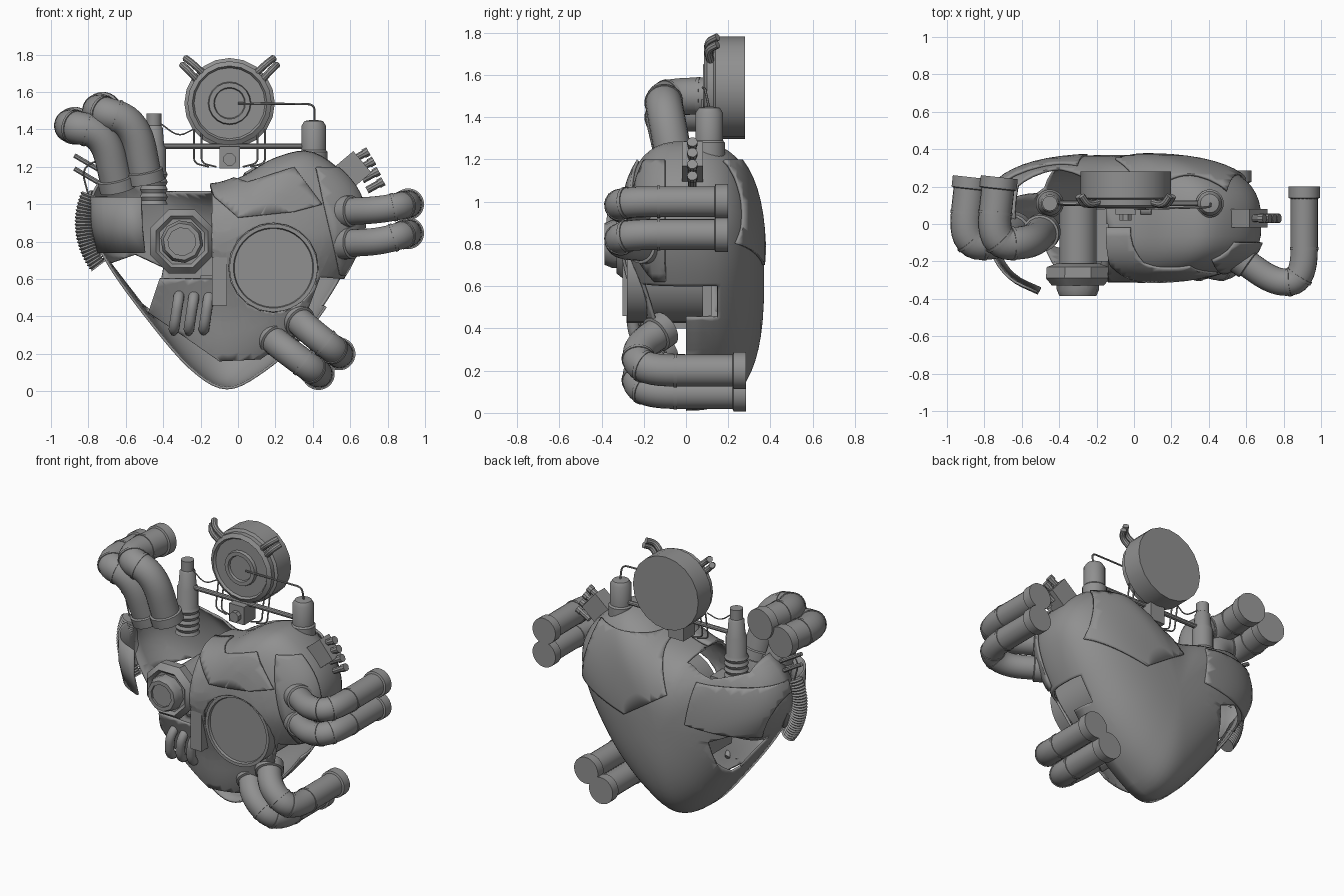
import bpy, bmesh, math
from mathutils import Vector as V

if "Cube" in bpy.data.objects:
    bpy.data.objects.remove(bpy.data.objects["Cube"])

METAL = bpy.data.materials.new("dark_metal")
METAL.diffuse_color = (.28, .28, .28, 1)
METAL.use_nodes = True
METAL.node_tree.nodes["Principled BSDF"].inputs["Base Color"].default_value = METAL.diffuse_color

def finish(name, bm, angle=35, thick=0):
    bmesh.ops.recalc_face_normals(bm, faces=bm.faces)
    me = bpy.data.meshes.new(name)
    bm.to_mesh(me)
    bm.free()
    me.materials.append(METAL)
    ob = bpy.data.objects.new(name, me)
    bpy.context.collection.objects.link(ob)
    if thick:
        m = ob.modifiers.new("thickness", "SOLIDIFY")
        m.thickness, m.offset = thick, -1
    bpy.ops.object.select_all(action="DESELECT")
    ob.select_set(True)
    bpy.context.view_layer.objects.active = ob
    bpy.ops.object.shade_smooth_by_angle(angle=math.radians(angle))
    return ob

def skin(rings, closed=True, caps=True):
    bm = bmesh.new()
    rings = [[bm.verts.new(p) for p in r] for r in rings]
    n = len(rings[0])
    for a, b in zip(rings, rings[1:]):
        for k in range(n if closed else n - 1):
            bm.faces.new((a[k], a[(k + 1) % n], b[(k + 1) % n], b[k]))
    if caps:
        bm.faces.new(rings[0])
        bm.faces.new(rings[-1])
    return bm

def ring(c, side, up, r, n):
    return [V(c) + r * (math.cos(a) * side + math.sin(a) * up)
            for a in (2 * math.pi * (k + .5) / n for k in range(n))]

def sweep(name, path, radii, n=20):
    path = [V(p) for p in path]
    side, rings = None, []
    for i, p in enumerate(path):
        d = (path[min(i + 1, len(path) - 1)] - path[max(i - 1, 0)]).normalized()
        side = side or d.orthogonal()
        side = (side - d * side.dot(d)).normalized()
        rings.append(ring(p, side, d.cross(side), radii[i], n))
    finish(name, skin(rings))

def lathe(name, origin, axis, prof, n=24):
    axis = V(axis).normalized()
    side = axis.orthogonal().normalized()
    finish(name, skin([ring(V(origin) + axis * h, side, axis.cross(side), r, n) for r, h in prof]))

def rounded(pts, rad, steps=8):
    pts = [V(p) for p in pts]
    out = [pts[0]]
    for a, b, c in zip(pts, pts[1:], pts[2:]):
        p = b + (a - b).normalized() * min(rad, (a - b).length * .48)
        q = b + (c - b).normalized() * min(rad, (c - b).length * .48)
        out += [p.lerp(b, t).lerp(b.lerp(q, t), t) for t in (i / steps for i in range(steps + 1))]
    return out + [pts[-1]]

def tube(name, pts, r, rad=.1, n=20):
    path = rounded(pts, rad)
    sweep(name, path, [r] * len(path), n)
    return path

def box(name, lo, hi, tilt=0):
    lo, hi = V(lo), V(hi)
    bm = bmesh.new()
    bmesh.ops.create_cube(bm, size=1)
    bmesh.ops.scale(bm, vec=hi - lo, verts=bm.verts)
    ob = finish(name, bm)
    ob.location, ob.rotation_euler.y = (lo + hi) / 2, tilt

# Heart body: inflated outline, opened by polygons drawn in the front view
OUT = [V(p) for p in [
    (-.06, .01), (.15, .11), (.36, .3), (.52, .52), (.64, .75), (.68, .95), (.6, 1.13), (.4, 1.28), (.2, 1.25),
    (0, 1.14), (-.18, 1.1), (-.4, 1.18), (-.6, 1.22), (-.76, 1.1), (-.8, .9), (-.7, .68), (-.5, .4), (-.26, .12)]]
RIM = []
for i in range(len(OUT)):
    a, b, c, d = (OUT[(i + k) % len(OUT)] for k in (-1, 0, 1, 2))
    RIM += [.5 * (2 * b + (c - a) * t + (2 * a - 5 * b + 4 * c - d) * t * t + (3 * b - a - 3 * c + d) * t ** 3)
            for t in (0, .2, .4, .6, .8)]
MID = V((-.05, .65))

def slice_poly(bm, poly, y0, y1):
    """Split faces along the polygon, return the faces inside it."""
    sides = list(zip(poly, poly[1:] + poly[:1]))
    (x0, x1), (z0, z1) = ((min(c) - .1, max(c) + .1) for c in zip(*poly))
    planes = [((a[0], 0, a[1]), (b[1] - a[1], 0, a[0] - b[0])) for a, b in sides]
    for co, no in planes + [((0, y, 0), (0, 1, 0)) for y in (y0, y1)]:
        fs = [f for f in bm.faces if any(x0 < v.co.x < x1 and z0 < v.co.z < z1 and y0 - .1 < v.co.y < y1 + .1
                                         for v in f.verts)]
        geom = fs + list({e for f in fs for e in f.edges}) + list({v for f in fs for v in f.verts})
        bmesh.ops.bisect_plane(bm, geom=geom, dist=1e-5, plane_co=co, plane_no=no)
    def hit(c):
        return y0 < c.y < y1 and sum((a[1] > c.z) != (b[1] > c.z) and c.x < a[0] + (c.z - a[1]) / (b[1] - a[1])
                                     * (b[0] - a[0]) for a, b in sides) % 2
    return [f for f in bm.faces if hit(f.calc_center_median())]

def heart(name, cuts=(), keep=None, scale=1):
    rows, e, grid = 28, 2 / 2.75, []
    for j in range(rows + 1):
        c = round(math.cos(math.pi * j / rows), 6)
        r = max(0, 1 - c * c) ** (e / 2)
        grid.append([])
        for p in RIM:
            q = MID + (p - MID) * r
            t = min(1, max(0, (q.y - .35) / .5))
            depth = .22 + .1 * t * t * (3 - 2 * t) if c > 0 else .37   # shallower front near the tip
            s = MID + (q - MID) * scale
            grid[-1].append((s.x, -math.copysign(abs(c) ** e, c) * depth * scale, s.y))
    bm = skin(grid, caps=False)
    bmesh.ops.remove_doubles(bm, verts=bm.verts, dist=1e-4)
    for cut in cuts:
        bmesh.ops.delete(bm, geom=slice_poly(bm, *cut), context="FACES")
    if keep:
        kept = set(slice_poly(bm, *keep))
        bmesh.ops.delete(bm, geom=[f for f in bm.faces if f not in kept], context="FACES")
    finish(name, bm, 30, .014)

disc_hole = [(.19 + .24 * math.cos(k * math.pi / 10), .66 + .24 * math.sin(k * math.pi / 10)) for k in range(20)]
heart("heart_shell", [
    ([(-.9, 1.35), (-.9, 1.04), (-.85, .6), (-.53, .7), (-.42, .6), (-.14, .6), (-.14, 1.35)], -1, 0),
    ([(-.9, .75), (-.53, .75), (-.42, .6), (-.48, .42), (-.3, .3), (-.1, .16), (.12, .17), (.3, .3), (.3, -.1),
      (-.9, -.1)], -1, 0),
    ([(-.68, 1.35), (-.62, 1.14), (-.4, 1.07), (-.14, 1.07), (-.2, 1.35)], -.1, 1),
    ([(-.69, .68), (-.55, .73), (-.4, .66), (-.43, .5), (-.48, .43), (-.52, .46)], 0, 1),
    ([(.44, .61), (.8, .58), (.6, .45), (.38, .45)], -1, .15),
    ([(.38, .45), (.6, .45), (.5, .2), (.3, .28)], -1, 0),
    (disc_hole, -1, -.05)])

# Raised armour plates
heart("front_lobe_plate", keep=([(-.13, 1.05), (-.18, 1.2), (.05, 1.12), (.3, 1.2), (.45, 1), (.3, .96), (0, .93)],
                                -1, -.02), scale=1.03)
heart("side_lobe_plate", keep=([(.46, 1), (.42, 1.2), (.8, 1.2), (.8, .62), (.55, .62)], -1, -.1), scale=1.025)
heart("back_lobe_plate", keep=([(-.1, .9), (.05, 1.2), (.5, 1.2), (.6, .8), (.2, .7)], .05, 1), scale=1.03)
heart("back_left_plate", keep=([(-.85, 1.08), (-.3, 1.03), (-.25, .75), (-.7, .72)], .05, 1), scale=1.025)
arc = rounded([(-.8, .05, 0), (-.78, -.15, 0), (-.68, -.3, 0), (-.52, -.37, 0)], .1, 4)
finish("left_front_panel", skin([[(p.x * s - .06 * g * p.y, p.y * k, z) for p in arc] for s, k, z, g in
                                 ((1, 1, 1.04, 0), (.99, 1.02, .88, 0), (.95, .95, .74, -.3))], False, False), 40, .014)

# Round chamber in the front
lathe("front_chamber", (.19, .08, .66), (0, -1, 0), [(.235, 0), (.235, .36), (.215, .36), (.21, .345)], 40)
box("chamber_mount", (.1, .07, .46), (.28, .12, .8))

# Nozzle, latch and capsules
lathe("nozzle_tube", (-.3, .1, .8), (0, -1, 0), [(.1, 0), (.1, .36)])
lathe("nozzle_flange", (-.3, -.21, .8), (0, -1, 0), [(.12, 0), (.18, .02), (.185, .08), (.15, .12), (.13, .1)], 8)
lathe("nozzle_nut", (-.3, -.28, .8), (0, -1, 0), [(.115, 0), (.115, .07), (.1, .105), (.075, .105), (.075, .09)], 10)
box("front_latch", (-.14, -.3, .46), (-.06, -.17, .82))
box("inner_block", (-.2, -.2, .4), (-.13, .08, .62))
for x in (-.33, -.25, -.17):
    p = rounded([(x - .015, -.17, .31), (x - .01, -.24, .35), (x + .01, -.26, .48), (x + .02, -.19, .54)], .05, 5)
    sweep("front_capsule", p, [.016] + [.029] * (len(p) - 2) + [.018], 12)

# Pipe pairs with end collars and joint rings
PIPES = {
    "left_pipe": (.088, [[(-.64, -.03, 1.08), (-.71, -.1, 1.38), (-.91, -.11, 1.42), (-.87, .25, 1.42)],
                         [(-.49, -.04, 1.12), (-.55, -.1, 1.44), (-.76, -.11, 1.5), (-.72, .25, 1.5)]]),
    "right_pipe": (.073, [[(.56, -.18, .96), (.76, -.32, .97), (.91, -.3, 1), (.91, .2, 1)],
                          [(.56, -.18, .79), (.76, -.32, .8), (.91, -.3, .845), (.91, .2, .845)]]),
    "lower_pipe": (.076, [[(.3, -.1, .4), (.4, -.23, .31), (.54, -.22, .2), (.54, .285, .2)],
                          [(.16, -.1, .3), (.27, -.23, .21), (.43, -.22, .095), (.43, .285, .095)]])}
for name, (r, paths) in PIPES.items():
    for pts in paths:
        path = tube(name, pts, r, .17)
        for p, q in ((path[0], path[1]), (path[-1], path[-2])):
            lathe(name + "_collar", p, q - p, [(r + .012, 0), (r + .012, .06), (r, .065)])
        for k in (9, 13, 18):
            lathe(name + "_ring", path[k], path[k + 1] - path[k - 1], [(r + .004, -.008), (r + .004, .008)])

# Gauge on top
GX = -.045
lathe("gauge_case", (GX, .28, 1.54), (0, -1, 0), [
    (.242, 0), (.242, .14), (.225, .15), (.225, .18), (.2, .195), (.19, .18), (.115, .18), (.11, .2), (.085, .2),
    (.08, .185)], 20)
for s in (-1, 1):
    for o in (0, .035):
        tube("gauge_ear", [(GX + s * (.13 + o), .12, 1.69 - o), (GX + s * (.2 + o * .7), .1, 1.755 - o),
                           (GX + s * (.235 + o * .5), .15, 1.78 - o)], .019, .04, 10)
    for x in (.15, .19):
        tube("gauge_wire", [(GX + s * x, .13, 1.4), (GX + s * x, .1, 1.22), (GX + s * (x - .08), .1, 1.2)], .005, .03, 6)
box("gauge_mount", (-.1, .05, 1.19), (.01, .17, 1.31))
lathe("mount_knob", (GX, .05, 1.24), (0, -1, 0), [(.035, 0), (.035, .03)], 8)
lathe("support_rod", (-.4, .11, 1.31), (1, 0, 0), [(.015, 0), (.015, .78)], 10)

# Right cap and left plug
lathe("right_cap", (.405, .11, 1.18), (0, 0, 1), [(.075, 0), (.075, .1), (.066, .11), (.066, .24), (.05, .265), (.02, .27)])
tube("cap_wire", [(0, .08, 1.54), (.41, .09, 1.535), (.41, .11, 1.44)], .006, .04, 6)
ribs = [(.075 - .01 * (k % 2), .02 * k) for k in range(9)]
lathe("left_plug", (-.45, .11, 1), (0, 0, 1), ribs + [(.065, .18), (.065, .3), (.055, .32), (.048, .41), (.04, .42), (.04, .485)])
tube("plug_wire", [(-.45, .11, 1.46), (-.32, .1, 1.36), (-.24, .12, 1.4)], .004, .06, 6)

# Port block on the right shoulder
box("port_block", (.54, -.02, 1.12), (.69, .08, 1.25), math.radians(50))
for x, z in ((.61, 1.235), (.64, 1.185), (.665, 1.13), (.69, 1.075)):
    lathe("port_tube", (x, .03, z), (.9, 0, .5), [(.02, 0), (.02, .07), (.025, .07), (.025, .1)], 10)

# Ribbed hose and small rods on the left
turn = [math.radians(24 - 62 * k / 47) for k in range(48)]
sweep("ribbed_hose", [(-.45 - .375 * math.cos(a), -.02, .9 + .375 * math.sin(a)) for a in turn], [.041, .05] * 24, 16)
for z in (1.1, 1.17):
    lathe("left_rod", (-.72, .03, z), (-.85, 0, .5), [(.013, 0), (.013, .18)], 8)
tube("left_wire", [(-.8, 0, 1.05), (-.84, 0, 1.2), (-.7, 0, 1.25)], .005, .08, 6)
